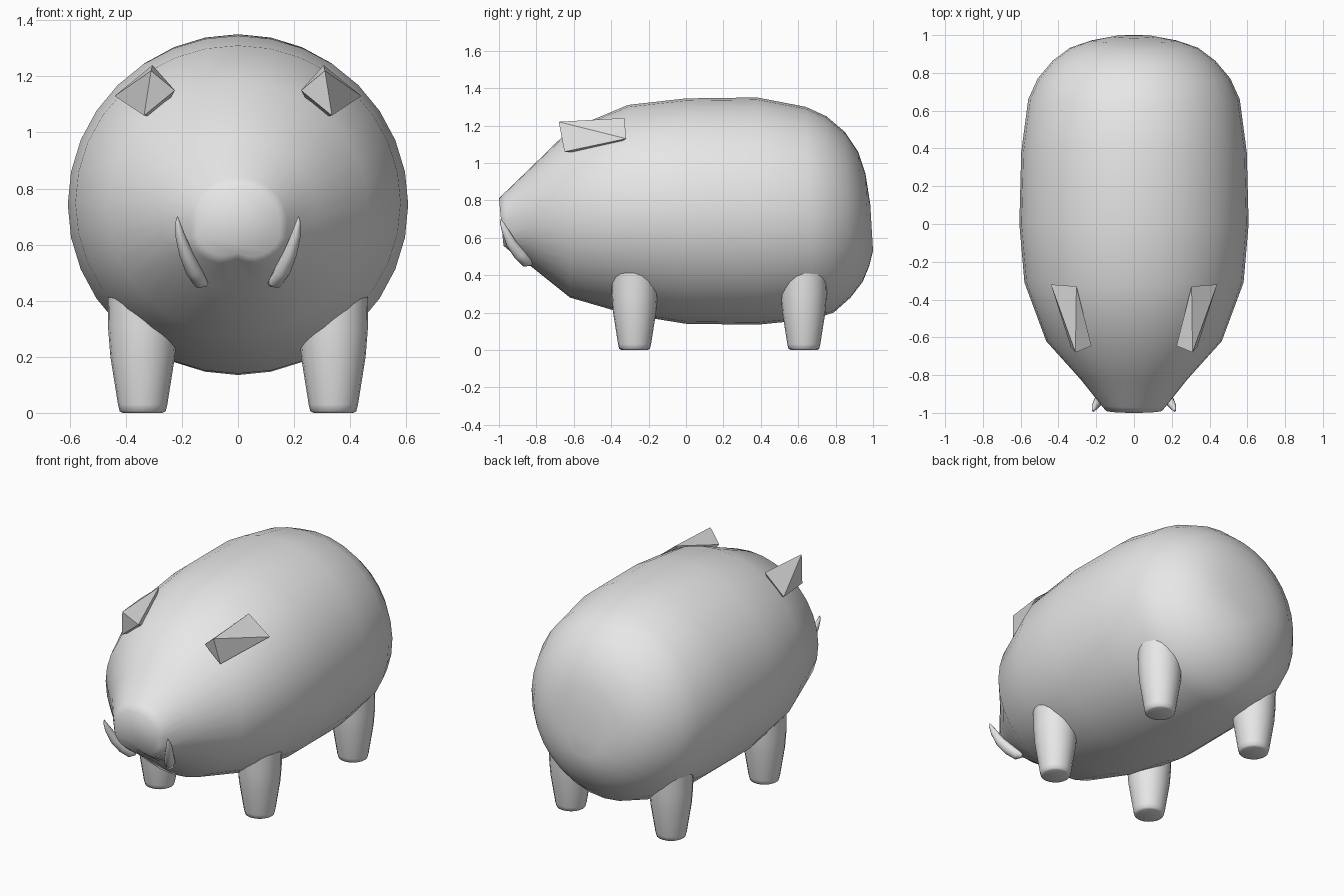
import bpy, bmesh
from math import sin, cos, pi, radians
from mathutils import Vector

if "Cube" in bpy.data.objects:
    bpy.data.objects.remove(bpy.data.objects["Cube"], do_unlink=True)

grey = bpy.data.materials.new("plain grey")
grey.use_nodes = True
grey.diffuse_color = (0.8, 0.8, 0.8, 1)
grey.node_tree.nodes["Principled BSDF"].inputs["Base Color"].default_value = (0.8, 0.8, 0.8, 1)


def finish(name, bm, angle):
    bmesh.ops.recalc_face_normals(bm, faces=bm.faces)
    mesh = bpy.data.meshes.new(name)
    bm.to_mesh(mesh)
    bm.free()
    obj = bpy.data.objects.new(name, mesh)
    bpy.context.collection.objects.link(obj)
    mesh.materials.append(grey)
    bpy.ops.object.select_all(action="DESELECT")
    obj.select_set(True)
    bpy.context.view_layer.objects.active = obj
    bpy.ops.object.shade_smooth_by_angle(angle=radians(angle))
    return obj


def loft(name, rings, angle):
    """Skin a list of closed point rings and cap both ends."""
    bm = bmesh.new()
    loops = [[bm.verts.new(p) for p in ring] for ring in rings]
    n = len(loops[0])
    for a, b in zip(loops, loops[1:]):
        for i in range(n):
            j = (i + 1) % n
            bm.faces.new((a[i], a[j], b[j], b[i]))
    bm.faces.new(loops[0])
    bm.faces.new(loops[-1])
    return finish(name, bm, angle)


# Body: tilted rings as (top y, top z, bottom y, bottom z, half width)
sections = [
    (-1.0, 0.81, -0.975, 0.55, 0.15),
    (-0.97, 0.84, -0.945, 0.525, 0.175),
    (-0.82, 0.985, -0.82, 0.44, 0.285),
    (-0.62, 1.18, -0.62, 0.28, 0.465),
    (-0.31, 1.31, -0.31, 0.19, 0.58),
    (0, 1.345, 0, 0.14, 0.607),
    (0.38, 1.35, 0.38, 0.135, 0.597),
    (0.64, 1.3, 0.68, 0.165, 0.56),
    (0.75, 1.25, 0.79, 0.2, 0.51),
    (0.85, 1.165, 0.88, 0.28, 0.43),
    (0.92, 1.06, 0.945, 0.365, 0.34),
    (0.96, 0.94, 0.98, 0.45, 0.23),
    (0.985, 0.78, 1.0, 0.53, 0.11),
]
rings = []
for k, (yt, zt, yb, zb, w) in enumerate(sections):
    ring = []
    for i in range(32):
        a = 2 * pi * i / 32
        x, s = w * cos(a), sin(a)
        if k < 2 and s < 0:                      # squarer lower lip
            s = -abs(s) ** 0.6
            s += 0.15 * max(0, 1 - abs(x) / 0.06)  # mouth notch
        t = (s + 1) / 2
        ring.append((x, yb + (yt - yb) * t, zb + (zt - zb) * t))
    rings.append(ring)
loft("body", rings, 62)

for side, label in ((1, "left"), (-1, "right")):
    # Legs: tapered posts with softened feet
    for y, end in ((-0.275, "front"), (0.63, "back")):
        profile = [(0.07, 0), (0.082, 0.006), (0.088, 0.03), (0.115, 0.2),
                   (0.123, 0.3), (0.125, 0.48)]
        loft(f"{end}_{label}_leg",
             [[(side * 0.34 + r * cos(2 * pi * i / 20), y + r * sin(2 * pi * i / 20), z)
               for i in range(20)] for r, z in profile], 50)

    # Ears: folded wedges that run back into the head
    bm = bmesh.new()
    for x, y, z in ((0.31, -0.68, 1.22), (0.225, -0.645, 1.15), (0.335, -0.65, 1.06),
                    (0.44, -0.32, 1.13), (0.305, -0.33, 1.24), (0.28, -0.45, 1.05)):
        bm.verts.new((side * x, y, z))
    bmesh.ops.convex_hull(bm, input=bm.verts)
    finish(f"{label}_ear", bm, 20)

    # Tusks: curved, flattened horns ending in a point
    path = [(0.115, -0.83, 0.46, 0.012), (0.135, -0.85, 0.468, 0.03),
            (0.16, -0.89, 0.51, 0.033), (0.187, -0.935, 0.57, 0.028),
            (0.207, -0.965, 0.635, 0.02), (0.215, -0.985, 0.68, 0.01),
            (0.216, -0.99, 0.7, 0.002)]
    points = [Vector((side * x, y, z)) for x, y, z, r in path]
    rings = []
    for k, p in enumerate(points):
        along = (points[min(k + 1, len(points) - 1)] - points[max(k - 1, 0)]).normalized()
        across = along.cross(Vector((0, 1, 0))).normalized()
        other = along.cross(across)
        r = path[k][3]
        rings.append([p + across * r * 0.85 * cos(2 * pi * i / 12)
                      + other * r * sin(2 * pi * i / 12) for i in range(12)])
    loft(f"{label}_tusk", rings, 60)
